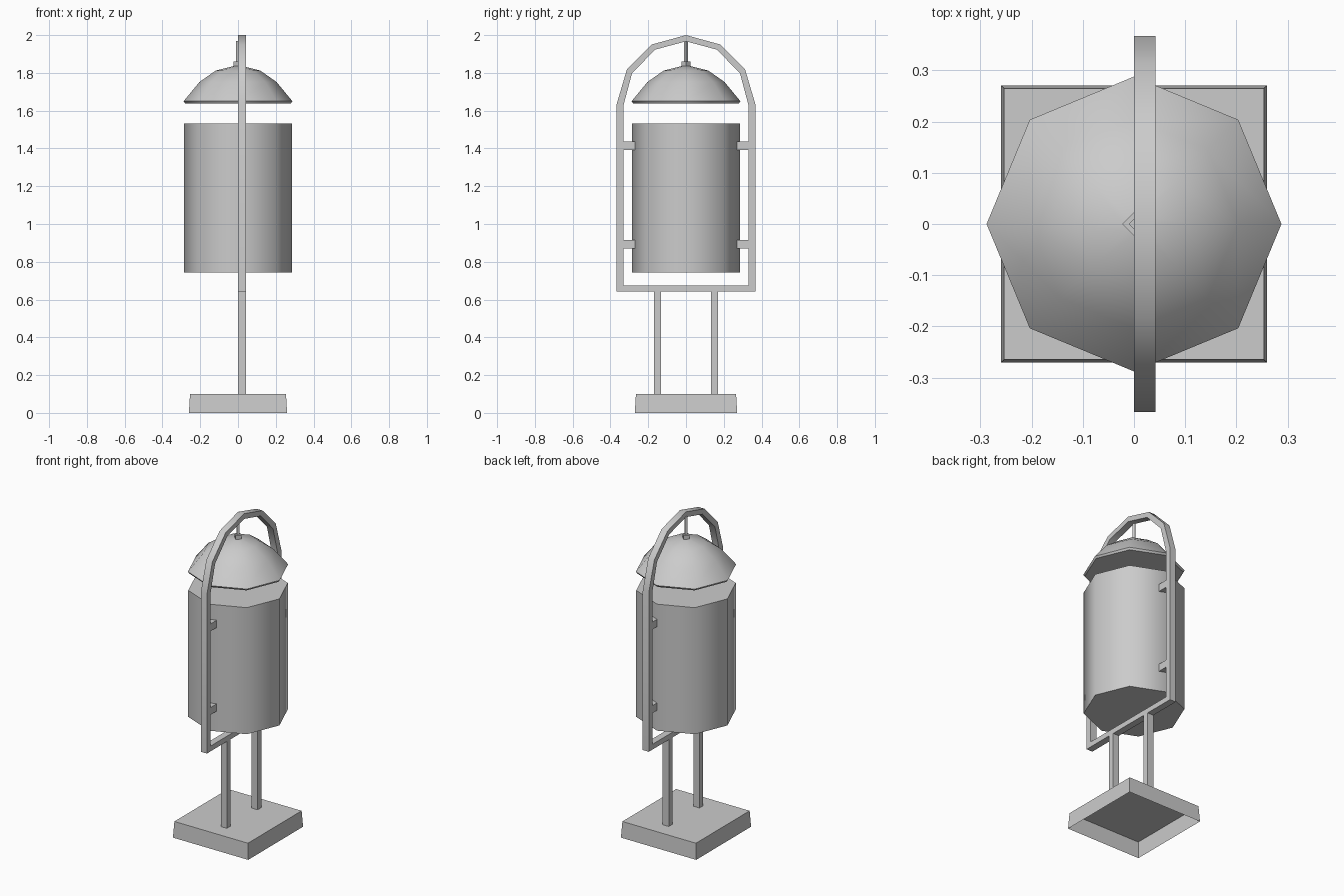
import bpy, bmesh, math

cube = bpy.data.objects.get("Cube")
if cube:
    bpy.data.objects.remove(cube, do_unlink=True)

grey = bpy.data.materials.new("grey metal")
grey.use_nodes = True
grey.diffuse_color = (0.6, 0.6, 0.6, 1)
grey.node_tree.nodes["Principled BSDF"].inputs["Base Color"].default_value = (0.6, 0.6, 0.6, 1)

BAR = 0.042  # bar depth along x


def finish(name, bm, smooth=None):
    bmesh.ops.recalc_face_normals(bm, faces=bm.faces)
    mesh = bpy.data.meshes.new(name)
    bm.to_mesh(mesh)
    bm.free()
    mesh.materials.append(grey)
    obj = bpy.data.objects.new(name, mesh)
    bpy.context.collection.objects.link(obj)
    if smooth:
        bpy.ops.object.select_all(action='DESELECT')
        obj.select_set(True)
        bpy.context.view_layer.objects.active = obj
        bpy.ops.object.shade_smooth_by_angle(angle=math.radians(smooth))
    return obj


def box(name, x, y, z):
    """Box from (min, max) pairs."""
    bm = bmesh.new()
    bmesh.ops.create_cube(bm, size=1)
    for v in bm.verts:
        v.co = [lo + (c + 0.5) * (hi - lo) for c, (lo, hi) in zip(v.co, (x, y, z))]
    return finish(name, bm)


def turned(name, profile, sides, smooth=None):
    """Stack of rings (radius, z) with capped ends."""
    bm = bmesh.new()
    rings = []
    for r, z in profile:
        angles = [2 * math.pi * i / sides for i in range(sides)]
        rings.append([bm.verts.new((r * math.cos(a), r * math.sin(a), z)) for a in angles])
    for low, high in zip(rings, rings[1:]):
        for i in range(sides):
            j = (i + 1) % sides
            bm.faces.new((low[i], low[j], high[j], high[i]))
    bm.faces.new(rings[0][::-1])
    bm.faces.new(rings[-1])
    return finish(name, bm, smooth)


# Tapered base, a thin shell open underneath
bm = bmesh.new()
bmesh.ops.create_cube(bm, size=1)
for v in bm.verts:
    top = v.co.z > 0
    v.co.x *= 0.508 if top else 0.52
    v.co.y *= 0.53 if top else 0.542
    v.co.z = 0.1 if top else 0
bottom = [f for f in bm.faces if all(v.co.z < 0.01 for v in f.verts)]
bmesh.ops.delete(bm, geom=bottom, context='FACES_ONLY')
finish("base", bm)
# keep the shell's faces pointing outward
base = bpy.data.objects["base"].data
if max(p.normal.z for p in base.polygons) < 0.9:
    base.flip_normals()

# Arched frame: outer and inner outlines, mirrored across y
outer = [(0.367, 0.642), (0.367, 1.635), (0.313, 1.818), (0.182, 1.95), (0, 2.0)]
inner = [(0.331, 0.675), (0.331, 1.628), (0.286, 1.797), (0.164, 1.923), (0, 1.967)]


def full(half):
    return half + [(-y, z) for y, z in half[-2::-1]]


bm = bmesh.new()
loops = [[bm.verts.new((x, y, z)) for y, z in full(line)]
         for line, x in ((outer, 0), (outer, BAR), (inner, BAR), (inner, 0))]
n = len(loops[0])
for a, b in zip(loops, loops[1:] + loops[:1]):
    for i in range(n):
        j = (i + 1) % n
        bm.faces.new((a[i], a[j], b[j], b[i]))
finish("frame", bm, 40)

# Legs and brackets on both sides
for side, s in (("left", 1), ("right", -1)):
    def span(a, b):
        return sorted((s * a, s * b))
    box(side + "_leg", (0, BAR), span(0.133, 0.17), (0.1, 0.65))
    for level, z in (("lower", 0.87), ("upper", 1.392)):
        box(f"{side}_{level}_bracket", (0, BAR), span(0.27, 0.335), (z, z + 0.046))

# Bin body, domed lid and hanger
turned("bin_body", [(0.286, 0.743), (0.286, 1.533)], 8, 50)
turned("lid", [(0.28, 1.638), (0.288, 1.65), (0.204, 1.752), (0.118, 1.812), (0.022, 1.836)], 8, 50)
turned("lid_knob", [(0.023, 1.83), (0.023, 1.86)], 4)
turned("hanger_rod", [(0.01, 1.855), (0.01, 1.97)], 4)
